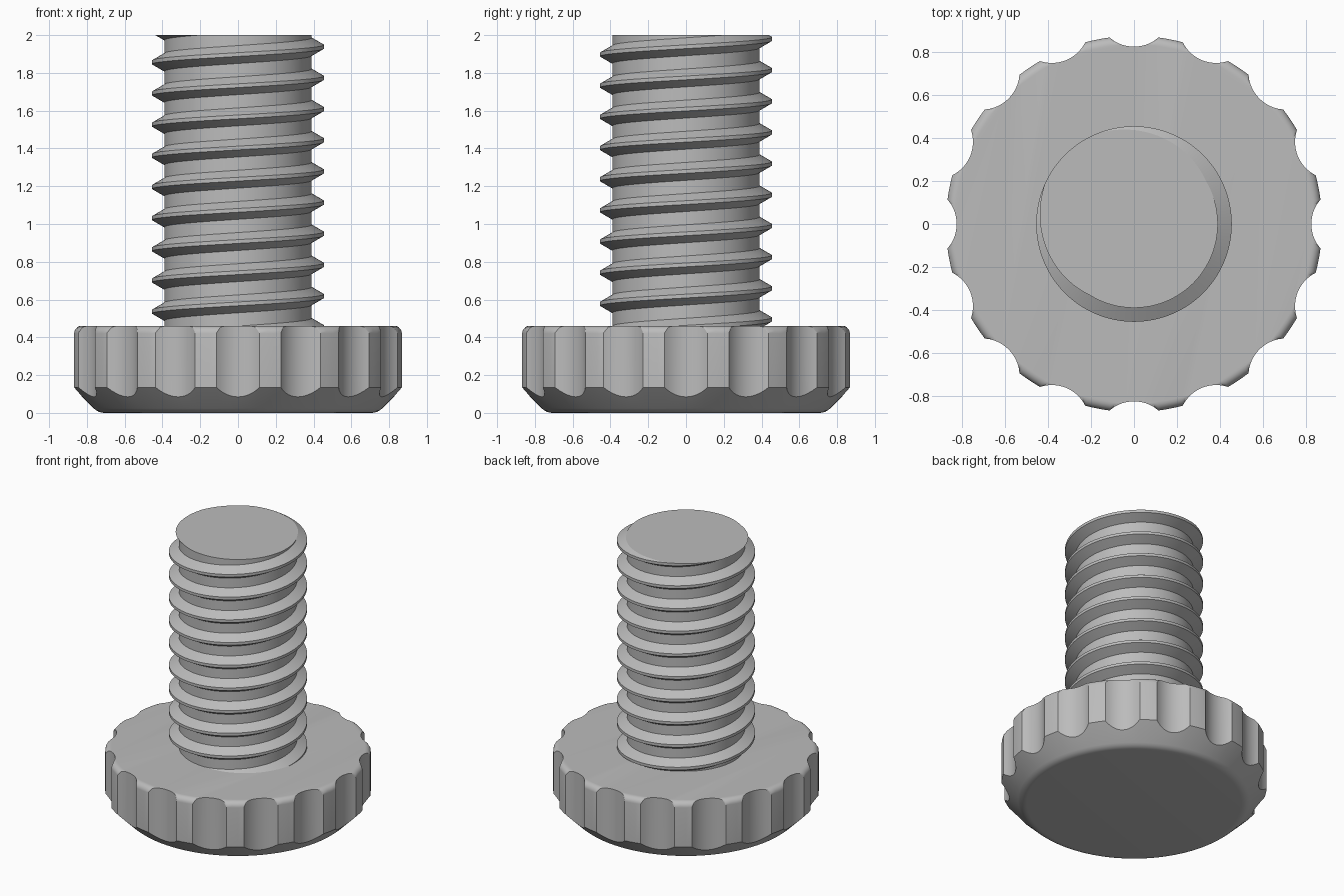
import bpy, bmesh, math
from math import sin, cos, pi, radians

if "Cube" in bpy.data.objects:
    bpy.data.objects.remove(bpy.data.objects["Cube"])

# Single material
steel = bpy.data.materials.new("grey steel")
steel.diffuse_color = (0.5, 0.5, 0.5, 1)
steel.use_nodes = True
steel.node_tree.nodes["Principled BSDF"].inputs["Base Color"].default_value = steel.diffuse_color


def finish(bm, name):
    bmesh.ops.remove_doubles(bm, verts=bm.verts, dist=1e-5)
    bmesh.ops.recalc_face_normals(bm, faces=bm.faces)
    mesh = bpy.data.meshes.new(name)
    bm.to_mesh(mesh)
    bm.free()
    mesh.materials.append(steel)
    obj = bpy.data.objects.new(name, mesh)
    bpy.context.collection.objects.link(obj)
    bpy.ops.object.select_all(action='DESELECT')
    obj.select_set(True)
    bpy.context.view_layer.objects.active = obj
    bpy.ops.object.shade_smooth_by_angle(angle=radians(25))
    return obj


# Knurled head: rounded, chamfered disc with 16 scalloped grooves
HEAD_R, HEAD_H, CHAMFER_Z = 0.875, 0.46, 0.135
GROOVES, GROOVE_CENTRE, GROOVE_R, GROOVE_HALF = 16, 1.0, 0.175, 7.5
FILLET, FOOT = 0.04, 0.08


def groove_radius(deg):
    a = radians(deg)
    return GROOVE_CENTRE * cos(a) - math.sqrt(GROOVE_R**2 - (GROOVE_CENTRE * sin(a))**2)


def head_column(rad):
    """(r, z) points from the underside up to the top face."""
    tip = HEAD_R - CHAMFER_Z
    centre = tip - FOOT * math.tan(pi / 8)
    pts = [(centre + FOOT * sin(i * pi / 16), FOOT - FOOT * cos(i * pi / 16)) for i in range(5)]
    pts.append((rad, CHAMFER_Z - (HEAD_R - rad)))
    inner = HEAD_R - FILLET
    start = math.acos(max(0, min(1, (rad - inner) / FILLET)))
    for i in range(7):
        a = start + (pi / 2 - start) * i / 6
        pts.append((min(rad, inner + FILLET * cos(a)), HEAD_H - FILLET + FILLET * sin(a)))
    return pts


pitch_deg = 360 / GROOVES
columns = []
for g in range(GROOVES):
    for i in range(12):                                   # groove
        d = -GROOVE_HALF + 2 * GROOVE_HALF * i / 12
        columns.append((g * pitch_deg + d, groove_radius(d)))
    for i in range(3):                                    # land
        d = GROOVE_HALF + (pitch_deg - 2 * GROOVE_HALF) * i / 3
        columns.append((g * pitch_deg + d, HEAD_R))

bm = bmesh.new()
grid = []
for deg, rad in columns:
    a = radians(deg)
    grid.append([bm.verts.new((r * cos(a), r * sin(a), z)) for r, z in head_column(min(rad, HEAD_R))])
n = len(grid)
for j in range(n):
    p, q = grid[j], grid[(j + 1) % n]
    for k in range(len(p) - 1):
        bm.faces.new((p[k], q[k], q[k + 1], p[k + 1]))
bm.faces.new([c[0] for c in reversed(grid)])
bm.faces.new([c[-1] for c in grid])
finish(bm, "knurled_head")

# Threaded shank: right-handed helix, trimmed flat at both ends
CORE, CREST, PITCH, SEG = 0.39, 0.455, 0.165, 96
PROFILE = [(CORE, -0.0475), (CREST, -0.01), (CREST, 0.01), (CORE, 0.0475)]
Z_START, TURNS = 0.4535 - 2 * PITCH, 14

bm = bmesh.new()
helix = []
for s in range(TURNS * SEG + 1):
    a = 2 * pi * s / SEG
    z = Z_START + PITCH * s / SEG
    helix.append([bm.verts.new((r * cos(a), r * sin(a), z + dz)) for r, dz in PROFILE])
for s in range(TURNS * SEG):
    p, q = helix[s], helix[s + 1]
    for k in range(3):
        bm.faces.new((p[k], q[k], q[k + 1], p[k + 1]))
    if s + 1 + SEG <= TURNS * SEG:                        # root between turns
        bm.faces.new((p[3], q[3], helix[s + 1 + SEG][0], helix[s + SEG][0]))
for height, direction in ((2.0, 1), (0.42, -1)):
    cut = bmesh.ops.bisect_plane(bm, geom=bm.verts[:] + bm.edges[:] + bm.faces[:], dist=1e-6,
                                 plane_co=(0, 0, height), plane_no=(0, 0, direction),
                                 clear_outer=True)
    rim = [v for v in cut['geom_cut'] if isinstance(v, bmesh.types.BMVert)]
    rim.sort(key=lambda v: math.atan2(v.co.y, v.co.x))
    bm.faces.new(rim)
finish(bm, "threaded_shank")
